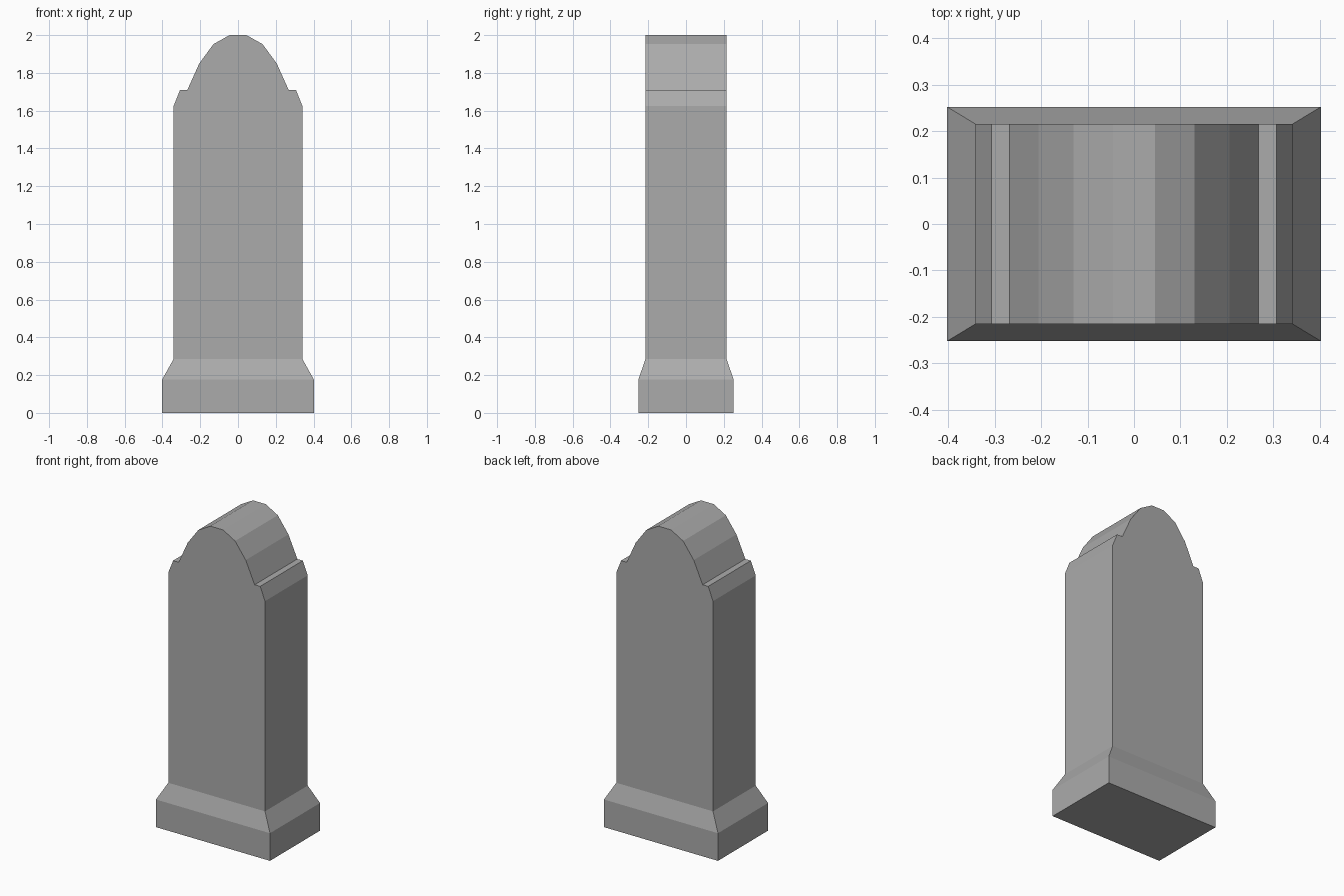
import bpy, bmesh

if "Cube" in bpy.data.objects:
    bpy.data.objects.remove(bpy.data.objects["Cube"])

bm = bmesh.new()


def ring(half_x, half_y, z):
    """Rectangular loop, counter-clockwise from above."""
    return [bm.verts.new((sx * half_x, sy * half_y, z))
            for sx, sy in ((-1, -1), (1, -1), (1, 1), (-1, 1))]


def bridge(a, b):
    """Quads between two closed loops of equal length."""
    n = len(a)
    for i in range(n):
        j = (i + 1) % n
        bm.faces.new((a[i], a[j], b[j], b[i]))


# Plinth: straight block, then a chamfer in to the slab
SLAB_X, SLAB_Y, SLAB_Z = 0.341, 0.215, 0.285
foot = ring(0.402, 0.252, 0.0)
shoulder = ring(0.402, 0.252, 0.176)
neck = ring(SLAB_X, SLAB_Y, SLAB_Z)
bm.faces.new(foot[::-1])
bridge(foot, shoulder)
bridge(shoulder, neck)

# Slab: right half of the outline with stepped shoulders and arch, mirrored
half = [(SLAB_X, SLAB_Z), (SLAB_X, 1.625), (0.307, 1.71), (0.268, 1.71),
        (0.205, 1.85), (0.13, 1.952), (0.045, 2.0)]
outline = half + [(-x, z) for x, z in reversed(half)]
front = [bm.verts.new((x, -SLAB_Y, z)) for x, z in outline]
back = [bm.verts.new((x, SLAB_Y, z)) for x, z in outline]
bm.faces.new(front)
bm.faces.new(back[::-1])
for i in range(len(outline) - 1):  # underside stays open, it joins the plinth
    bm.faces.new((front[i], back[i], back[i + 1], front[i + 1]))

# Weld slab and plinth into one closed stone
bmesh.ops.remove_doubles(bm, verts=bm.verts, dist=1e-4)
bmesh.ops.recalc_face_normals(bm, faces=bm.faces)

mesh = bpy.data.meshes.new("gravestone")
bm.to_mesh(mesh)
bm.free()
stone = bpy.data.objects.new("gravestone", mesh)
bpy.context.collection.objects.link(stone)

# Dark grey stone
grey = bpy.data.materials.new("dark_stone")
grey.diffuse_color = (0.41, 0.41, 0.41, 1.0)
grey.use_nodes = True
grey.node_tree.nodes["Principled BSDF"].inputs["Base Color"].default_value = grey.diffuse_color
mesh.materials.append(grey)
